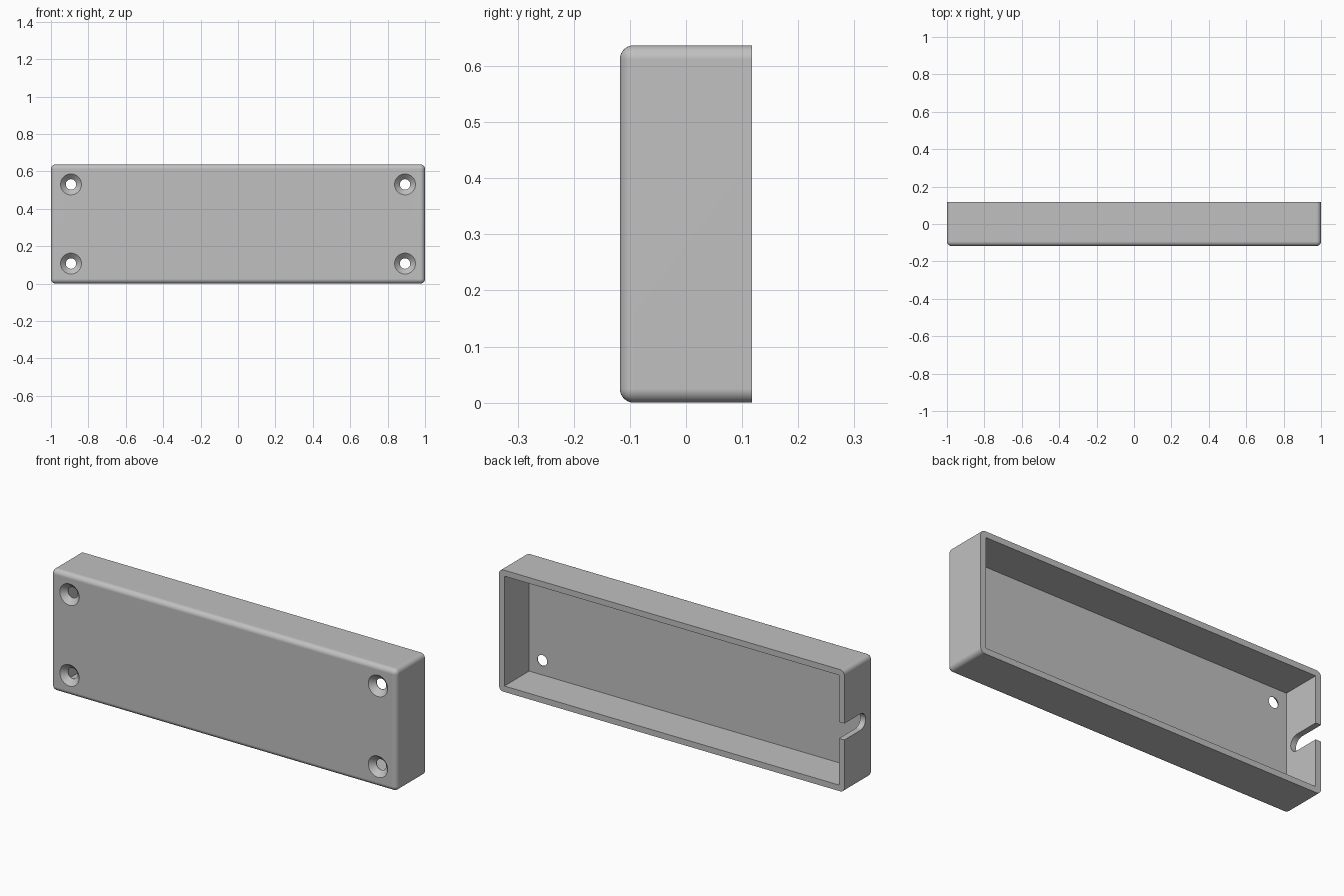
import bpy
import bmesh
import math
from mathutils import Matrix, Vector

W, D, H = 2.0, 0.236, 0.637      # overall size
WALL = 0.031
FILLET = 0.025
BACK, FRONT = D / 2, -D / 2

cube = bpy.data.objects.get("Cube")
if cube:
    bpy.data.objects.remove(cube, do_unlink=True)

grey = bpy.data.materials.new("mid grey")
grey.use_nodes = True
colour = (0.53, 0.53, 0.53, 1)
grey.diffuse_color = colour
grey.node_tree.nodes["Principled BSDF"].inputs["Base Color"].default_value = colour


def make_object(name, bm):
    mesh = bpy.data.meshes.new(name)
    bmesh.ops.recalc_face_normals(bm, faces=bm.faces)
    bm.to_mesh(mesh)
    bm.free()
    mesh.materials.append(grey)
    ob = bpy.data.objects.new(name, mesh)
    bpy.context.collection.objects.link(ob)
    return ob


def box(lo, hi):
    bm = bmesh.new()
    lo, hi = Vector(lo), Vector(hi)
    place = Matrix.Translation((lo + hi) / 2) @ Matrix.Diagonal((*(hi - lo), 1))
    bmesh.ops.create_cube(bm, size=1, matrix=place)
    return bm


def extrude_profile(points, offset):
    bm = bmesh.new()
    face = bm.faces.new([bm.verts.new(p) for p in points])
    grown = bmesh.ops.extrude_face_region(bm, geom=[face])["geom"]
    verts = [v for v in grown if isinstance(v, bmesh.types.BMVert)]
    bmesh.ops.translate(bm, verts=verts, vec=offset)
    return bm


def screw_hole(x, z, sides=48):
    # Stacked rings along y: countersink cone, then straight bore
    bm = bmesh.new()
    rings = []
    for y, r in ((-0.01, 0.066), (0.028, 0.028), (0.06, 0.028)):
        angles = [math.tau * i / sides for i in range(sides)]
        rings.append([bm.verts.new((x + r * math.cos(a), FRONT + y, z + r * math.sin(a)))
                      for a in angles])
    for a, b in zip(rings, rings[1:]):
        for i in range(sides):
            j = (i + 1) % sides
            bm.faces.new((a[i], a[j], b[j], b[i]))
    bm.faces.new(rings[0])
    bm.faces.new(rings[-1])
    return bm


# Outer shell: every edge rounded except those around the open back
bm = box((-W / 2, FRONT, 0), (W / 2, BACK, H))
rounded = [e for e in bm.edges if any(v.co.y < 0 for v in e.verts)]
bmesh.ops.bevel(bm, geom=rounded, offset=FILLET, segments=8, profile=0.5, affect='EDGES')
case = make_object("case", bm)

# Cavity open to the back
cutters = [make_object("cavity_cutter", box((-W / 2 + WALL, FRONT + WALL, WALL),
                                            (W / 2 - WALL, BACK + 0.1, H - WALL)))]

# Countersunk screw holes in the four corners
inset = 0.107
for x in (-W / 2 + inset, W / 2 - inset):
    for z in (inset, H - inset):
        cutters.append(make_object("screw_hole_cutter", screw_hole(x, z)))

# Round-ended cable slot through one end wall, open to the back
r, centre_y = 0.043, -0.014
x = -W / 2 - 0.05
profile = [(x, BACK + 0.1, H / 2 + r)]
for i in range(25):
    a = math.pi / 2 + math.pi * i / 24
    profile.append((x, centre_y + r * math.cos(a), H / 2 + r * math.sin(a)))
profile.append((x, BACK + 0.1, H / 2 - r))
cutters.append(make_object("cable_slot_cutter", extrude_profile(profile, (0.12, 0, 0))))

bpy.ops.object.select_all(action='DESELECT')
bpy.context.view_layer.objects.active = case
case.select_set(True)
for cutter in cutters:
    mod = case.modifiers.new("cut", 'BOOLEAN')
    mod.operation = 'DIFFERENCE'
    mod.solver = 'EXACT'
    mod.object = cutter
    bpy.ops.object.modifier_apply(modifier=mod.name)
for cutter in cutters:
    bpy.data.objects.remove(cutter, do_unlink=True)

# Smooth fillets and bores while the large faces stay flat
bpy.ops.object.shade_smooth_by_angle(angle=math.radians(30))
weighted = case.modifiers.new("flat_face_normals", 'WEIGHTED_NORMAL')
weighted.keep_sharp = True
